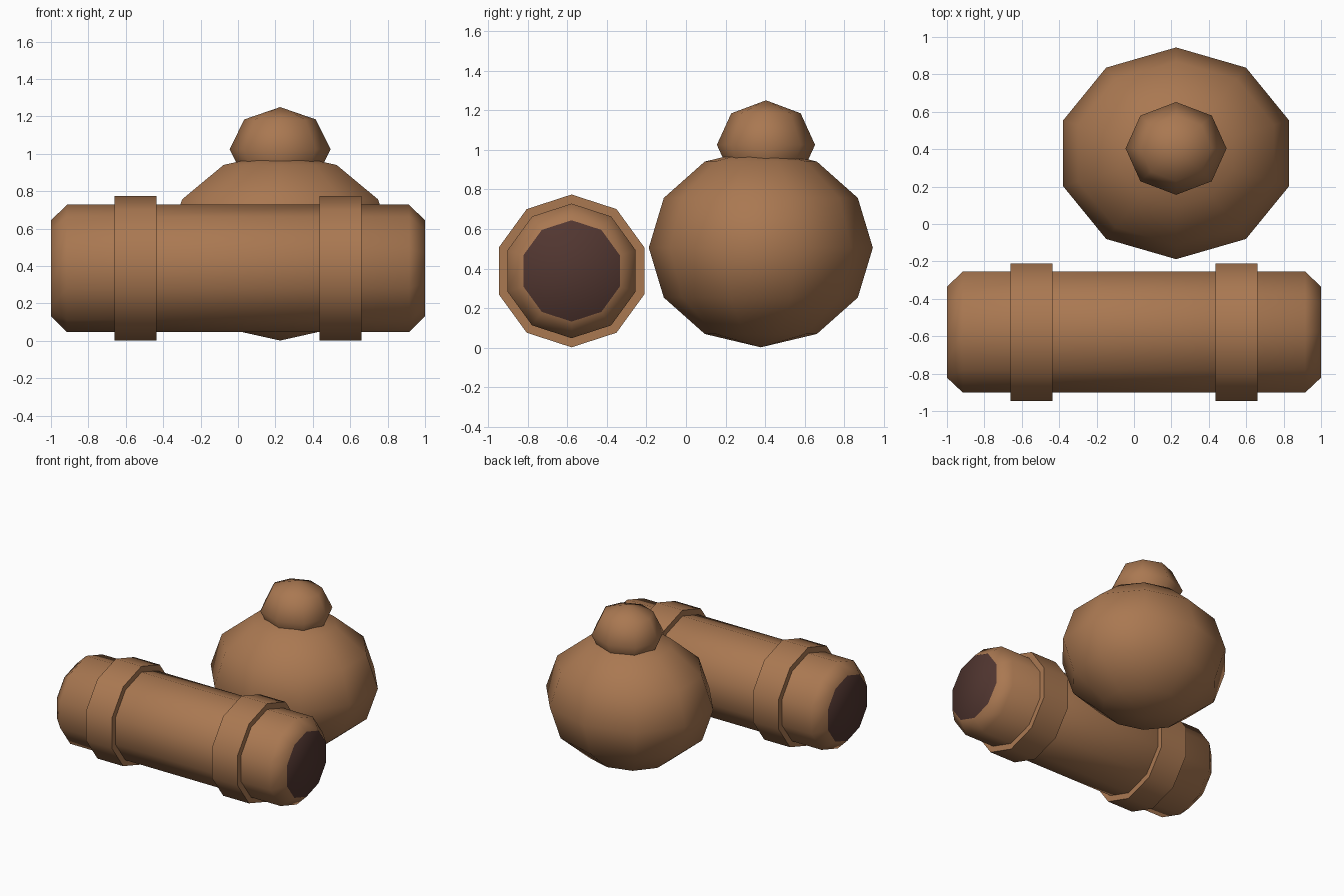
import bpy, bmesh, math
from mathutils import Vector

if "Cube" in bpy.data.objects:
    bpy.data.objects.remove(bpy.data.objects["Cube"])


def material(name, rgb):
    m = bpy.data.materials.new(name)
    m.diffuse_color = (*rgb, 1)
    m.use_nodes = True
    m.node_tree.nodes["Principled BSDF"].inputs["Base Color"].default_value = m.diffuse_color
    return m


BROWN = material("warm brown", (0.40, 0.188, 0.083))
DARK = material("dark brown", (0.083, 0.037, 0.030))


def finish(bm, name, mats, angle):
    bmesh.ops.recalc_face_normals(bm, faces=bm.faces)
    me = bpy.data.meshes.new(name)
    bm.to_mesh(me)
    bm.free()
    for m in mats:
        me.materials.append(m)
    ob = bpy.data.objects.new(name, me)
    bpy.context.collection.objects.link(ob)
    bpy.ops.object.select_all(action='DESELECT')
    ob.select_set(True)
    bpy.context.view_layer.objects.active = ob
    bpy.ops.object.shade_smooth_by_angle(angle=math.radians(angle))
    return ob


def lathe_x(name, profile, mats, sides=10, y=-0.578, z=0.388):
    """Solid turned about an x axis from (x, radius) pairs; end faces get the last material."""
    bm = bmesh.new()
    rings = []
    for x, r in profile:
        rings.append([bm.verts.new((x, y + r * math.sin(2 * math.pi * i / sides),
                                    z + r * math.cos(2 * math.pi * i / sides)))
                      for i in range(sides)])
    for a, b in zip(rings, rings[1:]):
        for i in range(sides):
            j = (i + 1) % sides
            bm.faces.new((a[i], a[j], b[j], b[i]))
    for ring in (rings[0], rings[-1]):
        bm.faces.new(ring).material_index = len(mats) - 1
    return finish(bm, name, mats, 50)


def ball(name, centre, radii, sides, rings):
    """Squashed low-poly sphere with a corner pointing along y."""
    bm = bmesh.new()
    bmesh.ops.create_uvsphere(bm, u_segments=sides, v_segments=rings, radius=1)
    # put a corner exactly on the +y direction
    ref = max(bm.verts, key=lambda v: v.co.xy.length).co
    turn = math.pi / 2 - math.atan2(ref.y, ref.x)
    c, s = math.cos(turn), math.sin(turn)
    for v in bm.verts:
        p = Vector((c * v.co.x - s * v.co.y, s * v.co.x + c * v.co.y, v.co.z))
        v.co = Vector(centre) + Vector([p[k] * radii[k] for k in range(3)])
    return finish(bm, name, [BROWN], 60)


# Bevelled roll with dark ends
lathe_x("roll_body", [(-1, 0.256), (-0.915, 0.34), (0.915, 0.34), (1, 0.256)], [BROWN, DARK])

# Raised bands around the roll
for side, label in ((-1, "left"), (1, "right")):
    lathe_x(label + "_band", [(side * 0.547 - 0.112, 0.386), (side * 0.547 + 0.112, 0.386)], [BROWN])

# Round sack and its tied top
ball("sack_body", (0.225, 0.378, 0.505), (0.636, 0.566, 0.503), 10, 6)
ball("sack_knot", (0.225, 0.404, 1.025), (0.27, 0.248, 0.225), 8, 4)
